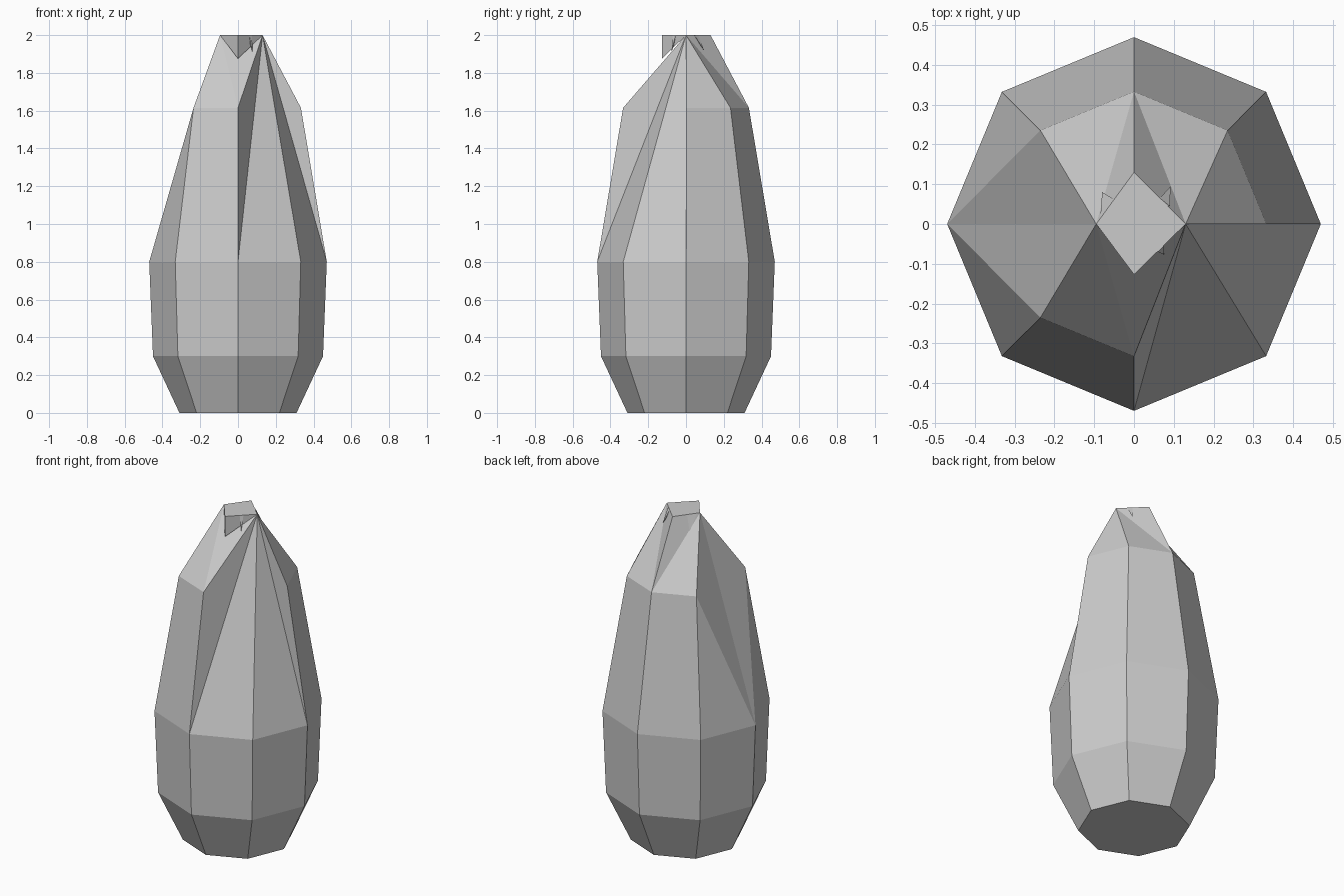
import bpy, bmesh
from math import cos, sin, pi
from mathutils import Vector

if "Cube" in bpy.data.objects:
    bpy.data.objects.remove(bpy.data.objects["Cube"])


def finish(bm, name, recalc=True):
    if recalc:
        bmesh.ops.recalc_face_normals(bm, faces=bm.faces[:])
    mesh = bpy.data.meshes.new(name)
    bm.to_mesh(mesh)
    bm.free()
    ob = bpy.data.objects.new(name, mesh)
    bpy.context.collection.objects.link(ob)
    return ob


# Eight-sided body: four stacked rings
bm = bmesh.new()
rings = []
for r, z in [(0.31, 0.0), (0.45, 0.3), (0.47, 0.8), (0.333, 1.615)]:
    rings.append([bm.verts.new((r * cos(i * pi / 4), r * sin(i * pi / 4), z))
                  for i in range(8)])
low, up = rings[2], rings[3]

# Two shoulder corners are pulled up to the tip
up[7].co = (0.13, 0, 2)
up[4].co = (-0.095, 0, 2)
right, left = up[7], up[4]
back = bm.verts.new((0, 0.13, 2))

bm.faces.new(rings[0][::-1])
for a, b in zip(rings[:2], rings[1:3]):
    for i in range(8):
        j = (i + 1) % 8
        bm.faces.new((a[i], a[j], b[j], b[i]))

# Long upper panels, split where the pulled corners bend them
for i in range(8):
    j = (i + 1) % 8
    if i in (3, 6):
        diag = (low[i], low[j], up[j]) if i == 6 else (low[i], low[j], up[i])
        rest = (low[i], up[j], up[i]) if i == 6 else (low[j], up[j], up[i])
        bm.faces.new(diag)
        bm.faces.new(rest)
    elif i == 7:
        bm.faces.new((low[7], low[0], up[7]))
        bm.faces.new((low[0], up[0], up[7]))
    elif i == 4:
        bm.faces.new((low[4], low[5], up[5]))
        bm.faces.new((low[4], up[5], up[4]))
    else:
        bm.faces.new((low[i], low[j], up[j], up[i]))

# Shoulder slopes closing toward the tip
for tri in [(up[0], up[1], right), (up[1], up[2], right), (up[2], back, right),
            (up[2], left, back), (up[2], up[3], left), (up[5], up[6], left),
            (up[6], right, left), (right, back, left)]:
    bm.faces.new(tri)
finish(bm, "body")

# Flat front half of the stalk end, jutting over the slope
bm = bmesh.new()
l, f, r, d = [bm.verts.new(p) for p in
              [(-0.095, 0, 2), (0, -0.127, 2), (0.13, 0, 2), (0, -0.127, 1.875)]]
for tri in [(l, f, r), (l, d, f), (d, r, f), (l, r, d)]:
    bm.faces.new(tri)
finish(bm, "stalk_end")

# Small torn slivers around the stalk end
bm = bmesh.new()
for a, b, tip in [((0.06, -0.07, 2), (0.075, -0.055, 2), (0.076, -0.077, 1.91)),
                  ((0.065, 0.065, 2), (0.09, 0.045, 2), (0.092, 0.095, 1.92)),
                  ((-0.05, 0.062, 2), (-0.085, 0.013, 2), (-0.08, 0.08, 1.91))]:
    mid = (Vector(a) + Vector(b)) * 0.4
    mid.z = 1.99
    v = [bm.verts.new(p) for p in (a, b, tip, mid)]
    for t in [(0, 1, 2), (0, 3, 1), (1, 3, 2), (0, 2, 3)]:
        bm.faces.new([v[k] for k in t])
finish(bm, "stalk_slivers")
